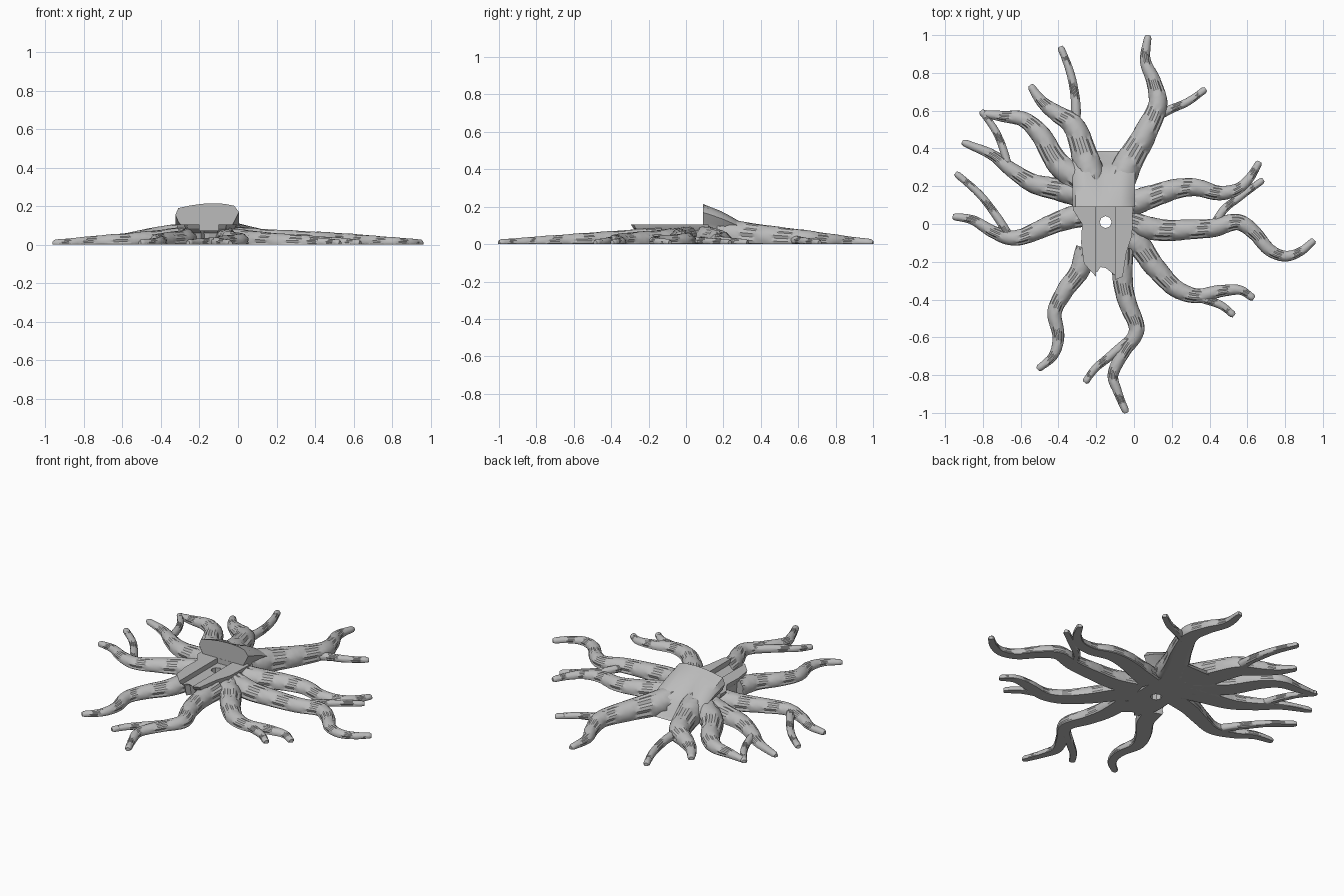
import bpy, bmesh, math
from mathutils import Vector

default_cube = bpy.data.objects.get("Cube")
if default_cube:
    bpy.data.objects.remove(default_cube)

GREY = (0.5, 0.5, 0.5, 1)
material = bpy.data.materials.new("plain grey")
material.use_nodes = True
material.diffuse_color = GREY
material.node_tree.nodes["Principled BSDF"].inputs["Base Color"].default_value = GREY


def finish(obj, angle):
    bpy.ops.object.select_all(action="DESELECT")
    obj.select_set(True)
    bpy.context.view_layer.objects.active = obj
    bpy.ops.object.shade_smooth_by_angle(angle=math.radians(angle))


def loft(name, rings):
    """Skin closed rings of equal length and cap both ends."""
    bm = bmesh.new()
    loops = [[bm.verts.new(p) for p in ring] for ring in rings]
    count = len(loops[0])
    for a, b in zip(loops, loops[1:]):
        for i in range(count):
            k = (i + 1) % count
            bm.faces.new((a[i], a[k], b[k], b[i]))
    bm.faces.new(loops[0])
    bm.faces.new(loops[-1])
    bmesh.ops.recalc_face_normals(bm, faces=bm.faces)
    mesh = bpy.data.meshes.new(name)
    bm.to_mesh(mesh)
    bm.free()
    mesh.materials.append(material)
    obj = bpy.data.objects.new(name, mesh)
    bpy.context.collection.objects.link(obj)
    return obj


def smooth_path(points, steps):
    """Catmull-Rom curve through the points."""
    pts = [Vector(p) for p in points]
    pts = [2 * pts[0] - pts[1]] + pts + [2 * pts[-1] - pts[-2]]
    path = []
    for a, b, c, d in zip(pts, pts[1:], pts[2:], pts[3:]):
        for s in range(steps):
            t = s / steps
            path.append(0.5 * (2 * b + (c - a) * t + (2 * a - 5 * b + 4 * c - d) * t * t
                               + (3 * b - a - 3 * c + d) * t ** 3))
    return path + [pts[-2]]


def root(name, radius, height, *points, sides=24, tip=0.018):
    """Tapered, grooved root with a flat underside."""
    path = smooth_path(points, 9)
    last = len(path) - 1
    rings = []
    for n, p in enumerate(path):
        t = n / last
        along = (path[min(n + 1, last)] - path[max(n - 1, 0)]).normalized()
        r = radius + (tip - radius) * t
        h = height + (0.026 - height) * t ** 0.85
        centre = h - r
        if n == last:
            r *= 0.65
        ring = []
        for j in range(sides):
            a = math.tau * j / sides
            broken = math.sin(n * 0.55 + j * 2.3) > -0.3
            dent = 0.88 if j % 3 == 0 and broken and n < last - 2 else 1
            offset = r * dent * math.cos(a)
            ring.append((p.x - along.y * offset, p.y + along.x * offset,
                         max(0, centre + r * dent * math.sin(a))))
        rings.append(ring)
    finish(loft(name, rings), 35)


# Main roots, going round from the back
root("back_left_root", .085, .14, (-.09, .2), (-.02, .34), (.06, .48), (.125, .63),
     (.105, .75), (.06, .87), (.075, 1))
root("back_right_root", .085, .14, (-.22, .2), (-.26, .36), (-.32, .52), (-.41, .585),
     (-.49, .65), (-.55, .735))
root("right_back_root", .075, .12, (-.25, .2), (-.4, .32), (-.5, .48), (-.59, .555),
     (-.7, .57), (-.8, .585))
root("right_upper_root", .075, .1, (-.25, .15), (-.38, .18), (-.52, .21), (-.64, .28),
     (-.75, .365), (-.91, .435))
root("right_root", .065, .095, (-.26, .05), (-.38, .02), (-.5, -.03), (-.63, -.075),
     (-.75, -.04), (-.85, .02), (-.96, .04))
root("front_right_root", .06, .09, (-.25, -.13), (-.29, -.25), (-.37, -.36), (-.42, -.47),
     (-.4, -.6), (-.43, -.7), (-.51, -.77))
root("front_root", .06, .09, (-.06, -.13), (-.06, -.3), (-.03, -.43), (.015, -.56),
     (-.05, -.67), (-.11, -.79), (-.09, -.88), (-.04, -1))
root("left_front_root", .07, .09, (-.04, -.04), (.04, -.13), (.12, -.24), (.22, -.34),
     (.33, -.38), (.46, -.355), (.56, -.35), (.635, -.395))
root("left_root", .065, .095, (-.03, .01), (.12, -.03), (.27, -.03), (.42, -.02), (.55, .01),
     (.64, -.05), (.72, -.14), (.81, -.17), (.89, -.14), (.955, -.085))
root("left_upper_root", .07, .1, (-.04, .1), (.08, .14), (.2, .18), (.32, .195), (.44, .165),
     (.54, .18), (.61, .24), (.665, .33))

# Thin side roots
root("back_left_branch", .026, .05, (.1, .56), (.19, .605), (.29, .65), (.38, .715))
root("back_right_branch", .028, .055, (-.31, .53), (-.31, .66), (-.34, .81), (-.39, .94))
root("right_upper_branch", .022, .045, (-.66, .28), (-.7, .42), (-.75, .52), (-.81, .6))
root("right_branch", .024, .045, (-.67, -.05), (-.74, .06), (-.83, .17), (-.945, .27))
root("front_branch", .026, .045, (-.02, -.61), (-.14, -.71), (-.21, -.77), (-.26, -.84))
root("left_front_branch", .028, .05, (.26, -.36), (.38, -.4), (.46, -.43), (.53, -.485))
root("left_branch", .024, .045, (.42, -.01), (.48, .08), (.57, .15), (.685, .235))

# Flat cut shelf with a ragged front edge, narrowing downwards
MID = -0.15
edge = [(-.32, .12), (-.32, .07), (-.275, 0), (-.28, -.1), (-.265, -.21), (-.2, -.28),
        (-.18, -.25), (-.15, -.255), (-.1, -.295), (-.06, -.28), (-.04, -.15), (-.01, -.06),
        (-.005, .12)]
levels = ((0, .8), (.06, .84), (.085, .96), (.105, 1))
shelf = loft("cut_shelf", [[(MID + (x - MID) * s, y * s if y < .1 else y, z) for x, y in edge]
                           for z, s in levels])

# Long channel and round drain hole cut into the shelf
bpy.ops.mesh.primitive_cube_add(size=1, location=(MID, -.15, .125))
channel = bpy.context.object
channel.scale = (.1, .478, .1)
bpy.ops.mesh.primitive_cylinder_add(vertices=8, radius=.032, depth=1, location=(MID, .01, 0))
hole = bpy.context.object
for cutter in (channel, hole):
    cutter.hide_render = True
    cut = shelf.modifiers.new("cut", "BOOLEAN")
    cut.operation = "DIFFERENCE"
    cut.solver = "EXACT"
    cut.object = cutter
    bpy.context.view_layer.objects.active = shelf
    bpy.ops.object.modifier_apply(modifier=cut.name)
    bpy.data.objects.remove(cutter)
finish(shelf, 20)

# Stump heel: upright cut face at the front, sloping and fluted to the back
arch = [(-.27, 0), (-.28, .08), (-.31, .12), (-.325, .155), (-.31, .19), (-.25, .203),
        (-.19, .212), (-.13, .215), (-.07, .212), (-.02, .202), (.005, .17), (-.02, .12),
        (-.04, .08), (-.04, 0)]
slope = ((.09, .215), (.13, .198), (.18, .175), (.23, .145), (.28, .113), (.33, .08), (.35, .03))
heel = []
for y, top in slope:
    t = (y - .09) / .26
    ring = []
    for x, z in arch:
        flute = 1 + .13 * t * math.cos((x + .16) * 45 + math.pi)
        back = .04 * t * math.cos((x + .16) * 22)
        ring.append((x, y - back, z * top / .215 * flute))
    heel.append(ring)
finish(loft("stump_heel", heel), 40)
